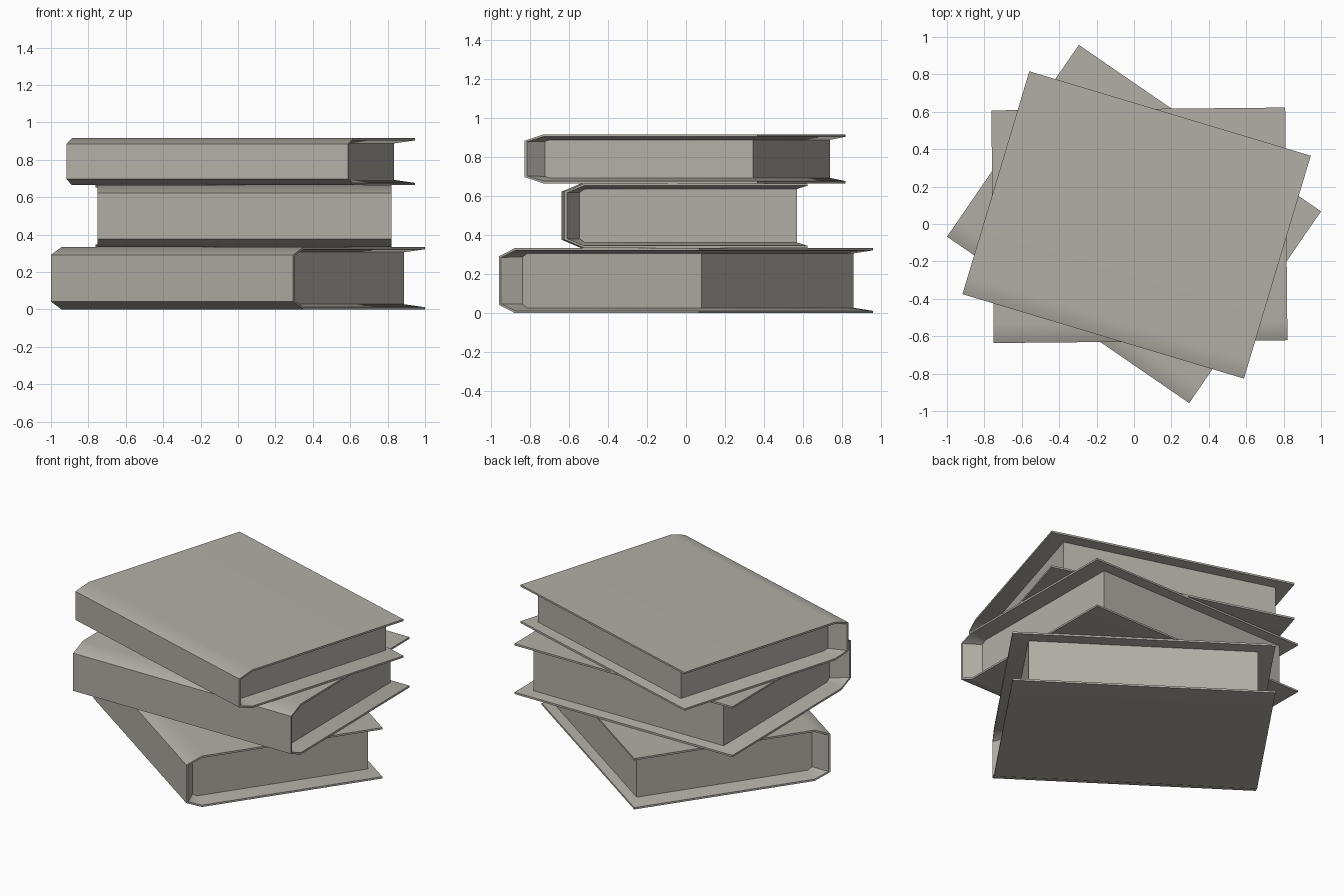
import bpy, bmesh
from math import radians

if "Cube" in bpy.data.objects:
    bpy.data.objects.remove(bpy.data.objects["Cube"])

RIM = 0.012          # cover thickness at its open edge
ROOT = 0.028         # cover thickness where it meets the pages
SIDE, FORE = 0.10, 0.053   # page inset at the ends and at the opening edge

grey = bpy.data.materials.new("warm_grey")
grey.diffuse_color = (0.45, 0.43, 0.385, 1)
grey.use_nodes = True
grey.node_tree.nodes["Principled BSDF"].inputs["Base Color"].default_value = grey.diffuse_color


def mirrored(half, h):
    """Complete an upper half section with its lower mirror image."""
    return half + [(y, h - z) for y, z in reversed(half)]


def book(name, centre, z, angle, w, d, h, drop):
    y0, y1 = -d / 2, d / 2
    # C-shaped sections: cover outside, inner lip of cover, page block
    outer = mirrored([(y1, h), (y0 + 0.10, h), (y0, h - drop)], h)
    lip = mirrored([(y1, h - RIM), (y0 + 0.10, h - RIM),
                    (y0 + RIM, h - drop - RIM * 0.5)], h)
    pages = mirrored([(y1 - FORE, h - ROOT), (y0 + 0.105, h - ROOT),
                      (y0 + 0.078, h - drop - 0.004)], h)
    bm = bmesh.new()
    ends = []
    for s in (-1, 1):
        ends.append([[bm.verts.new((s * x, py, pz)) for py, pz in sec]
                     for sec, x in ((outer, w / 2), (lip, w / 2),
                                    (pages, w / 2 - SIDE))])
    left, right = ends
    # cover outside and spine
    for i in range(5):
        bm.faces.new((left[0][i], left[0][i + 1], right[0][i + 1], right[0][i]))
    # end rims, sloping inner cover and page ends
    for e in ends:
        for a, b in ((0, 1), (1, 2)):
            for i in range(5):
                bm.faces.new((e[a][i], e[a][i + 1], e[b][i + 1], e[b][i]))
        bm.faces.new(e[2])
    # opening edge: rims, slopes and page face
    for k in (0, 5):
        for a, b in ((0, 1), (1, 2)):
            bm.faces.new((left[a][k], right[a][k], right[b][k], left[b][k]))
    bm.faces.new((left[2][0], right[2][0], right[2][5], left[2][5]))
    bmesh.ops.recalc_face_normals(bm, faces=bm.faces)

    mesh = bpy.data.meshes.new(name)
    bm.to_mesh(mesh)
    bm.free()
    mesh.materials.append(grey)
    ob = bpy.data.objects.new(name, mesh)
    bpy.context.collection.objects.link(ob)
    ob.location = (*centre, z)
    ob.rotation_euler.z = radians(angle)
    bpy.ops.object.select_all(action='DESELECT')
    ob.select_set(True)
    bpy.context.view_layer.objects.active = ob
    bpy.ops.object.shade_smooth_by_angle(angle=radians(30))
    # keep the broad covers flat while the spine bevel blends
    wn = ob.modifiers.new("flat_covers", 'WEIGHTED_NORMAL')
    wn.keep_sharp = True
    return ob


# stack of three books, each turned differently
book("bottom_book", (0, 0), 0.0, -34.5, 1.571, 1.244, 0.334, 0.042)
book("middle_book", (0.029, -0.007), 0.334, 0.55, 1.571, 1.244, 0.331, 0.042)
book("top_book", (0.014, -0.005), 0.665, -16.7, 1.571, 1.244, 0.251, 0.032)
